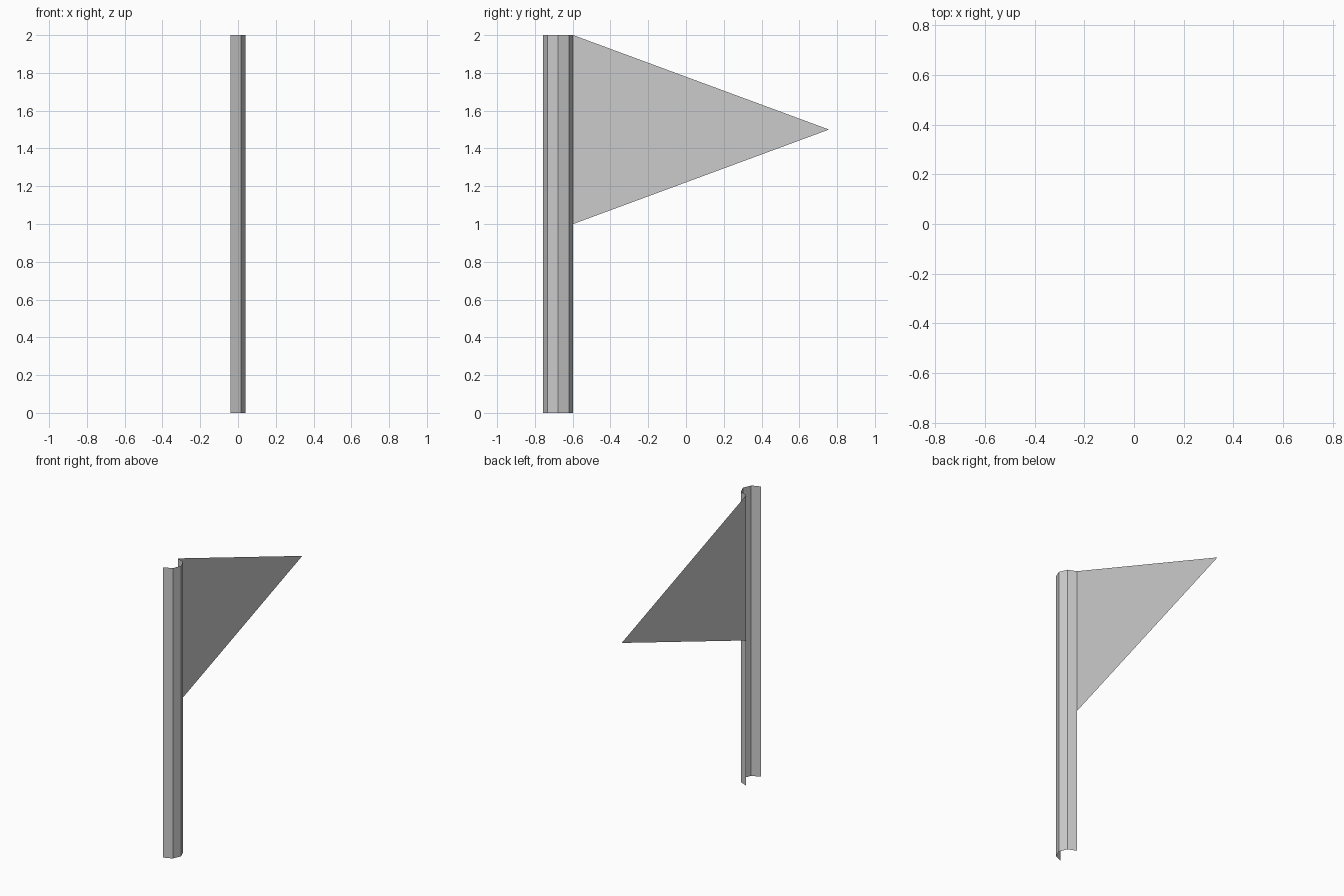
import bpy, bmesh, math

if "Cube" in bpy.data.objects:
    bpy.data.objects.remove(bpy.data.objects["Cube"])

H, R = 2.0, 0.08          # pole height and radius
CX, CY = -0.04, -0.677    # axis of the half-round pole


def make_object(name, bm):
    mesh = bpy.data.meshes.new(name)
    bm.to_mesh(mesh)
    bm.free()
    obj = bpy.data.objects.new(name, mesh)
    bpy.context.collection.objects.link(obj)
    return obj


# Pole: open half-octagon shell bulging toward +x, no caps
bm = bmesh.new()
arc = []
for i in range(5):
    a = math.radians(-90 + 45 * i)
    arc.append(bm.verts.new((CX + R * math.cos(a), CY + R * math.sin(a), 0)))
edges = [bm.edges.new(pair) for pair in zip(arc, arc[1:])]
ext = bmesh.ops.extrude_edge_only(bm, edges=edges)
top = [v for v in ext["geom"] if isinstance(v, bmesh.types.BMVert)]
bmesh.ops.translate(bm, verts=top, vec=(0, 0, H))
bm.normal_update()
# Outward side faces +x
flip = [f for f in bm.faces if f.normal.x < 0]
bmesh.ops.reverse_faces(bm, faces=flip)
make_object("pole", bm)

# Pennant: single triangle attached to the back edge of the pole
bm = bmesh.new()
bm.faces.new([bm.verts.new(p) for p in (
    (CX, CY + R, 1.0), (CX, 0.757, 1.5), (CX, CY + R, H))])
make_object("pennant", bm)
